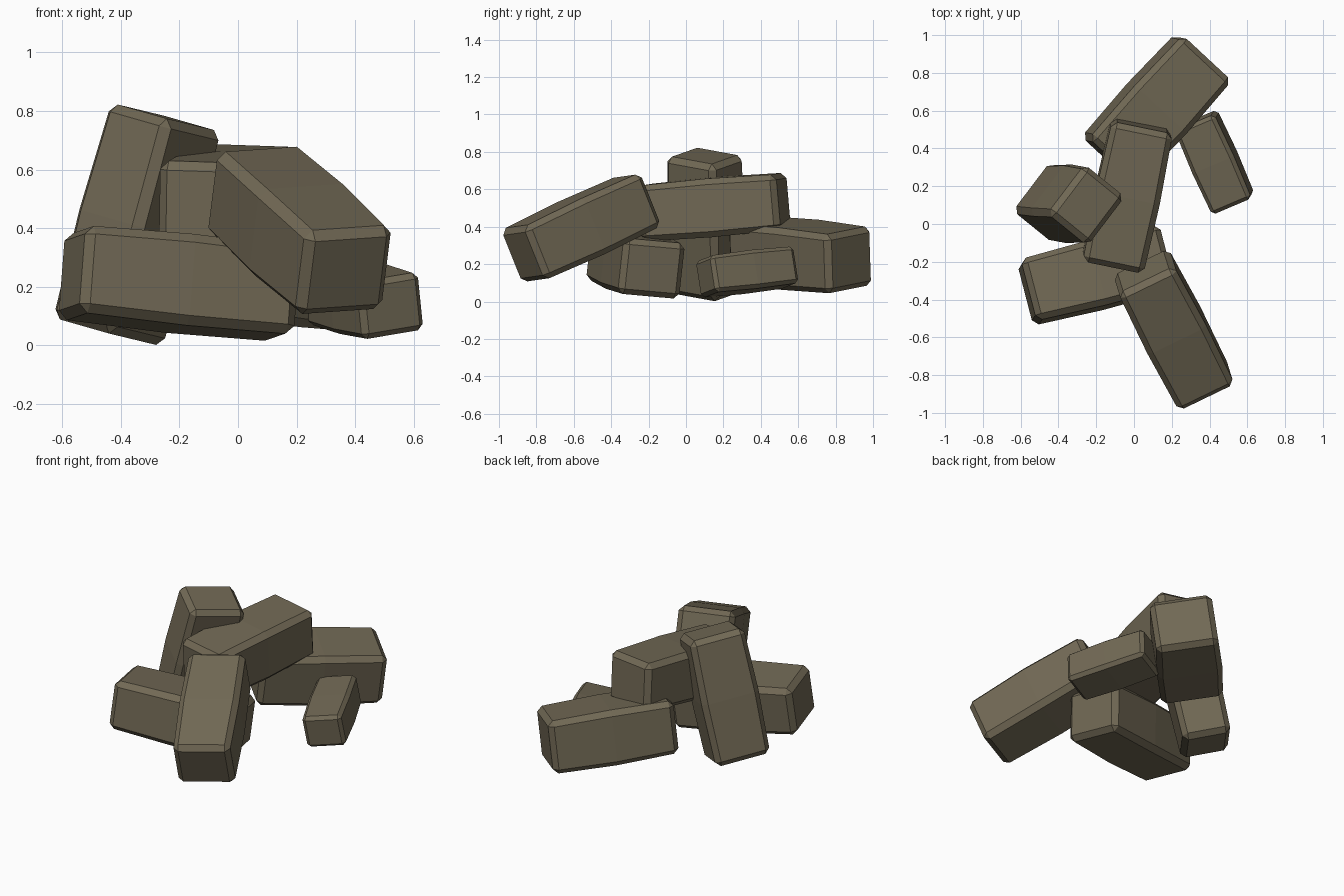
import bpy, bmesh
from mathutils import Vector, Matrix

if "Cube" in bpy.data.objects:
    bpy.data.objects.remove(bpy.data.objects["Cube"])

stone = bpy.data.materials.new("brown_stone")
stone.diffuse_color = (0.165, 0.14, 0.09, 1)
stone.use_nodes = True
stone.node_tree.nodes["Principled BSDF"].inputs["Base Color"].default_value = stone.diffuse_color


def block(name, center, along, across, size, bulge=1.05, chamfer=0.03):
    """Chamfered, slightly bulging stone block oriented by its long and wide directions."""
    x = Vector(along).normalized()
    y = Vector(across)
    y = (y - x * y.dot(x)).normalized()
    z = x.cross(y)
    if z.z < 0 and abs(x.z) < 0.8:
        y, z = -y, -z
    rot = Matrix((x, y, z)).transposed()

    bm = bmesh.new()
    bmesh.ops.create_cube(bm, size=1)
    long_edges = [e for e in bm.edges
                  if abs(e.verts[0].co.x - e.verts[1].co.x) > 0.5]
    corners = [e for e in bm.edges]
    bmesh.ops.scale(bm, vec=Vector(size), verts=bm.verts)
    bmesh.ops.bevel(bm, geom=corners, offset=chamfer, segments=1, affect='EDGES')
    # middle loop that swells outwards
    bmesh.ops.bisect_plane(bm, geom=bm.verts[:] + bm.edges[:] + bm.faces[:],
                           plane_co=(0, 0, 0), plane_no=(1, 0, 0))
    for v in bm.verts:
        if abs(v.co.x) < 1e-4:
            v.co.y *= bulge
            v.co.z *= bulge
    bmesh.ops.recalc_face_normals(bm, faces=bm.faces)
    me = bpy.data.meshes.new(name)
    bm.to_mesh(me)
    bm.free()
    me.transform(Matrix.Translation(Vector(center)) @ rot.to_4x4())
    me.materials.append(stone)
    ob = bpy.data.objects.new(name, me)
    bpy.context.collection.objects.link(ob)
    return ob


# six tumbled stones of the rubble pile
block("back_stone", (.12, .61, .25), (.5, .55, -.06), (.27, -.24, -.05), (.74, .36, .32))
block("small_right_stone", (.427, .327, .158), (.2, -.45, -.05), (.21, .12, .04), (.49, .23, .2),
      chamfer=0.02)
block("upper_middle_stone", (-.035, .15, .505), (.15, .72, .06), (.32, -.055, -.01), (.76, .33, .3))
block("leaning_stone", (-.345, .107, .412), (.26, -.02, .965), (.21, -.17, -.06), (.76, .28, .33))
block("front_left_stone", (-.2, -.27, .212), (.72, .18, -.075), (.08, -.33, .03), (.76, .34, .3))
block("front_sloped_stone", (.21, -.56, .393), (-.31, .6, .28), (.29, .14, .02), (.76, .33, .31))
